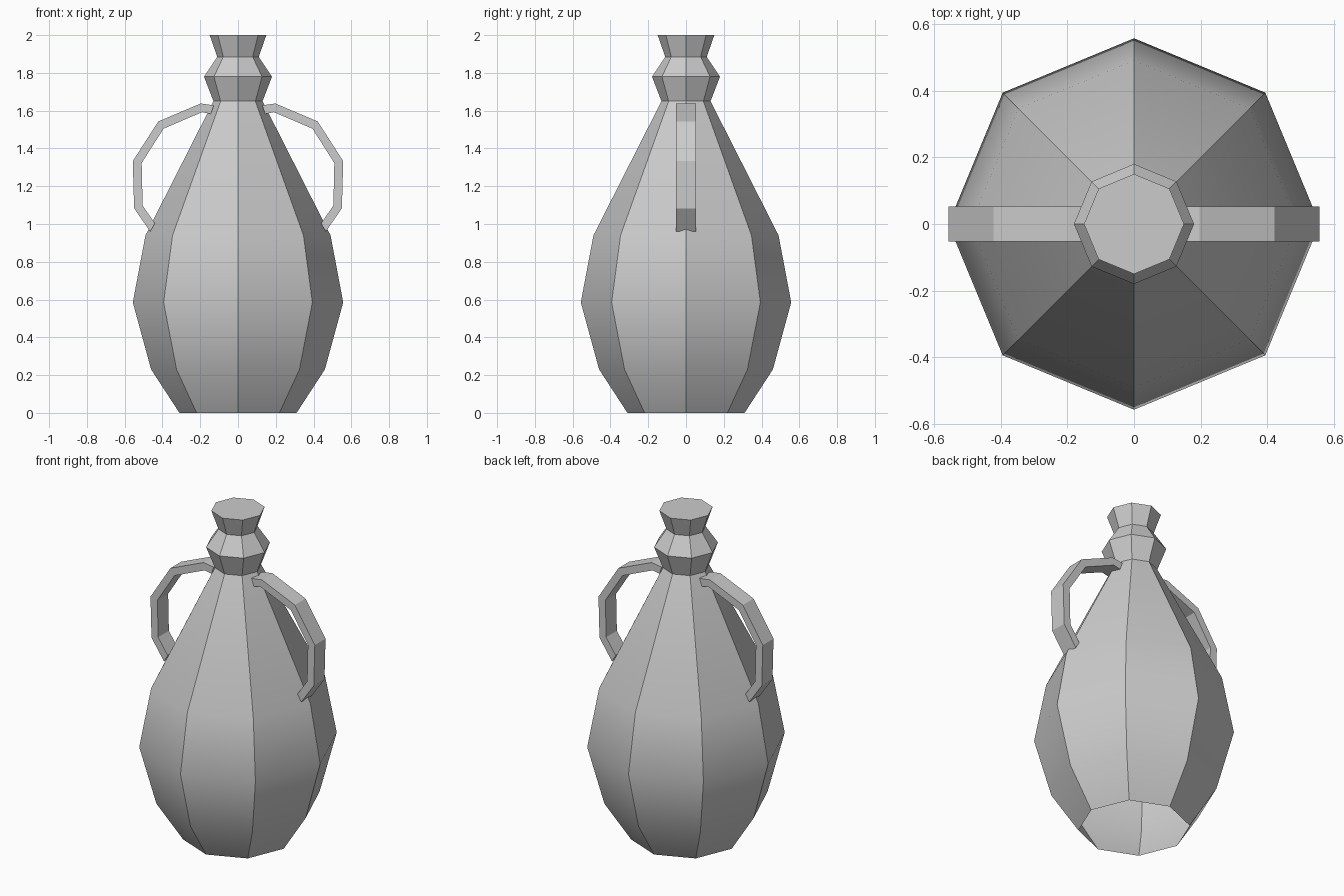
import bpy
import bmesh
from math import cos, sin, tau, radians

cube = bpy.data.objects.get("Cube")
if cube:
    bpy.data.objects.remove(cube, do_unlink=True)

# One plain grey clay for the whole jug
GREY = (0.6, 0.6, 0.6, 1.0)
clay = bpy.data.materials.new("grey_clay")
clay.use_nodes = True
clay.diffuse_color = GREY
clay.node_tree.nodes["Principled BSDF"].inputs["Base Color"].default_value = GREY


def finish(name, bm):
    """Turn a bmesh into a named object with sharp creases."""
    mesh = bpy.data.meshes.new(name)
    bm.to_mesh(mesh)
    bm.free()
    mesh.materials.append(clay)
    obj = bpy.data.objects.new(name, mesh)
    bpy.context.collection.objects.link(obj)
    bpy.ops.object.select_all(action="DESELECT")
    obj.select_set(True)
    bpy.context.view_layer.objects.active = obj
    bpy.ops.object.shade_smooth_by_angle(angle=radians(30))
    return obj


def bridge(bm, rings):
    """Skin consecutive closed rings with quads."""
    for a, b in zip(rings, rings[1:]):
        n = len(a)
        for i in range(n):
            j = (i + 1) % n
            bm.faces.new((a[i], a[j], b[j], b[i]))


# Jug: eight-sided lathe, closed at the mouth, open underneath
SIDES = 8
profile = [(0.31, 0), (0.46, 0.23), (0.557, 0.585), (0.49, 0.94),
           (0.13, 1.65), (0.18, 1.78), (0.11, 1.885), (0.15, 2.0)]
bm = bmesh.new()
rings = [[bm.verts.new((r * cos(tau * i / SIDES), r * sin(tau * i / SIDES), z))
          for i in range(SIDES)] for r, z in profile]
bridge(bm, rings)
bm.faces.new(rings[-1])
finish("jug_body", bm)

# Handles: a flat strap between an outer and an inner outline
outer = [(0.128, 1.628), (0.197, 1.638), (0.422, 1.543),
         (0.557, 1.333), (0.55, 1.083), (0.465, 0.96)]
inner = [(0.144, 1.583), (0.19, 1.592), (0.394, 1.505),
         (0.51, 1.323), (0.505, 1.098), (0.44, 1.003)]
HALF_WIDTH = 0.052
for name, side in (("left_handle", 1), ("right_handle", -1)):
    bm = bmesh.new()
    rings = [[bm.verts.new((side * x, y * HALF_WIDTH, z))
              for (x, z), y in ((o, -1), (o, 1), (i, 1), (i, -1))]
             for o, i in zip(outer, inner)]
    bridge(bm, rings)
    bm.faces.new(rings[0])
    bm.faces.new(rings[-1])
    bmesh.ops.recalc_face_normals(bm, faces=bm.faces)
    finish(name, bm)
